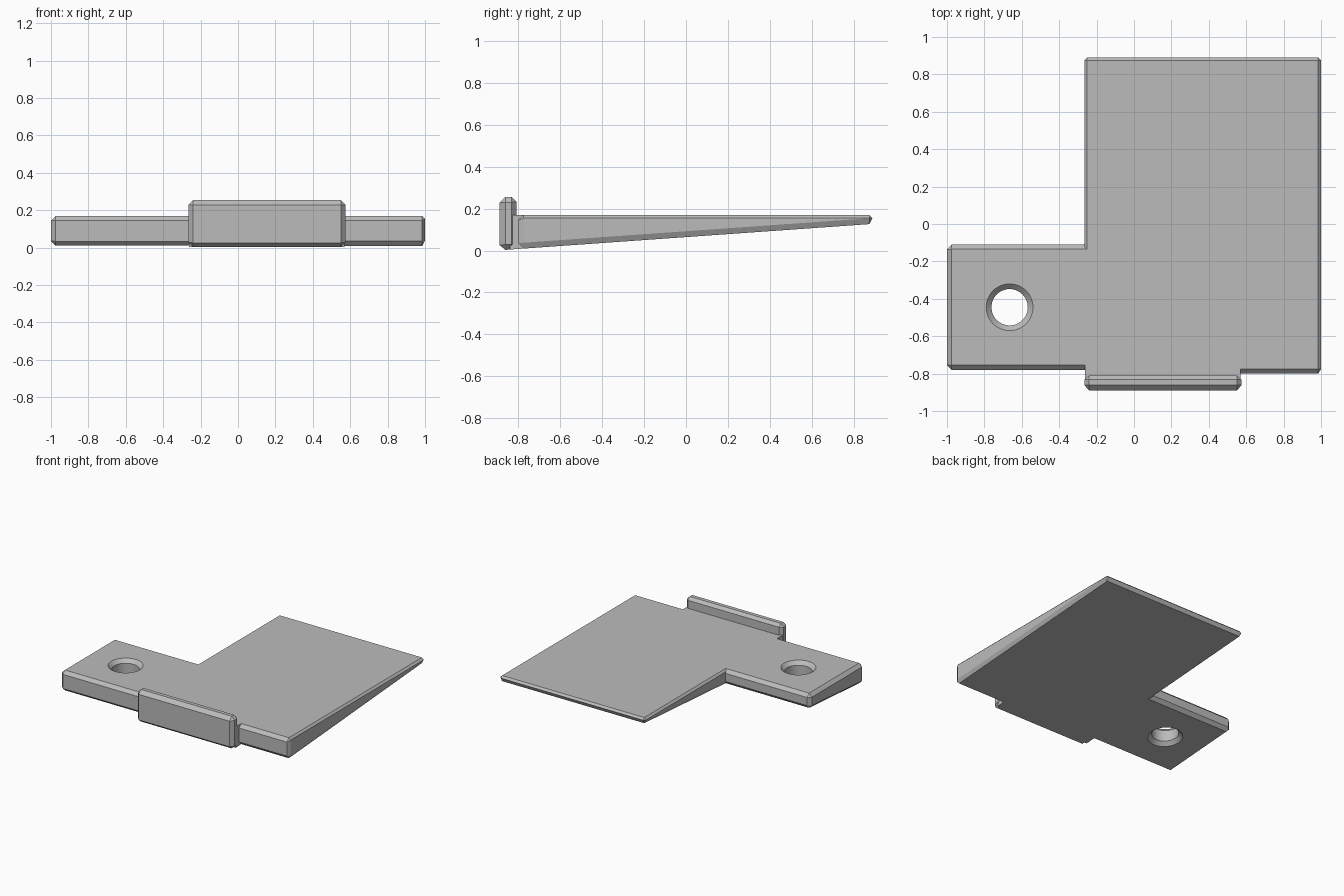
import bpy
import bmesh
from math import cos, sin, tau

default_cube = bpy.data.objects.get("Cube")
if default_cube:
    bpy.data.objects.remove(default_cube)

TOP = 0.17          # flat upper surface of the plate

grey = bpy.data.materials.new("plain grey")
grey.use_nodes = True
colour = (0.5, 0.5, 0.5, 1)
grey.diffuse_color = colour
grey.node_tree.nodes["Principled BSDF"].inputs["Base Color"].default_value = colour


def underside(y):
    """Height of the sloping underside, thinning toward the back."""
    return 0.064 + 0.0707 * y


def hull_object(name, points):
    """Make a convex solid with clean flat faces from its corner points."""
    bm = bmesh.new()
    for p in points:
        bm.verts.new(p)
    bmesh.ops.convex_hull(bm, input=bm.verts)
    bmesh.ops.dissolve_limit(bm, angle_limit=0.005, verts=bm.verts, edges=bm.edges)
    bmesh.ops.recalc_face_normals(bm, faces=bm.faces)
    mesh = bpy.data.meshes.new(name)
    bm.to_mesh(mesh)
    bm.free()
    mesh.materials.append(grey)
    obj = bpy.data.objects.new(name, mesh)
    bpy.context.collection.objects.link(obj)
    return obj


def chamfered_block(name, xs, ys, top, side, front, back, rise):
    """Block on the sloping underside, with every edge chamfered."""
    points = []
    for x, ix in ((xs[0], xs[0] + side), (xs[1], xs[1] - side)):
        for y, iy, end in ((ys[0], ys[0] + front, front), (ys[1], ys[1] - back, back)):
            points += [(ix, iy, underside(iy)), (ix, iy, top),
                       (ix, y, underside(y) + rise), (ix, y, top - end),
                       (x, iy, underside(iy) + rise), (x, iy, top - side)]
    return hull_object(name, points)


def apply_boolean(target, other, operation):
    mod = target.modifiers.new(operation.lower(), "BOOLEAN")
    mod.operation = operation
    mod.solver = "EXACT"
    mod.object = other
    bpy.context.view_layer.objects.active = target
    bpy.ops.object.modifier_apply(modifier=mod.name)
    bpy.data.objects.remove(other)


# Main tapered plate, side wing and front lip
plate = chamfered_block("wedge_plate", (-0.265, 1), (-0.80, 0.89), TOP, 0.015, 0.025, 0.015, 0.028)
wing = chamfered_block("side_wing", (-1, -0.2), (-0.78, -0.11), TOP, 0.025, 0.025, 0.025, 0.025)
lip = chamfered_block("front_lip", (-0.265, 0.575), (-0.89, -0.81), 0.255, 0.025, 0.028, 0.022, 0.025)

# Web filling the gap between plate and lip
web = hull_object("lip_web", [(x, y, z) for x in (-0.262, 0.57) for y in (-0.84, -0.74)
                              for z in (underside(y), TOP)])

for part in (wing, web, lip):
    apply_boolean(plate, part, "UNION")


# Round hole, widened at both mouths
def ring(radius, height):
    pts = []
    for i in range(48):
        a = tau * i / 48
        x, y = -0.665 + radius * cos(a), -0.445 + radius * sin(a)
        pts.append((x, y, height(y)))
    return pts


bore, mouth, slack = 0.097, 0.125, 0.01
cutters = [
    ring(bore, lambda y: -0.1) + ring(bore, lambda y: 0.3),
    ring(bore, lambda y: TOP - mouth + bore) + ring(mouth + slack, lambda y: TOP + slack),
    ring(bore, lambda y: underside(y) + mouth - bore) + ring(mouth + slack, lambda y: underside(y) - slack),
]
for points in cutters:
    apply_boolean(plate, hull_object("hole_cutter", points), "DIFFERENCE")

# Smooth only the bore, keep the chamfers crisp
bpy.ops.object.select_all(action="DESELECT")
plate.select_set(True)
bpy.context.view_layer.objects.active = plate
bpy.ops.object.shade_smooth_by_angle(angle=0.25)
